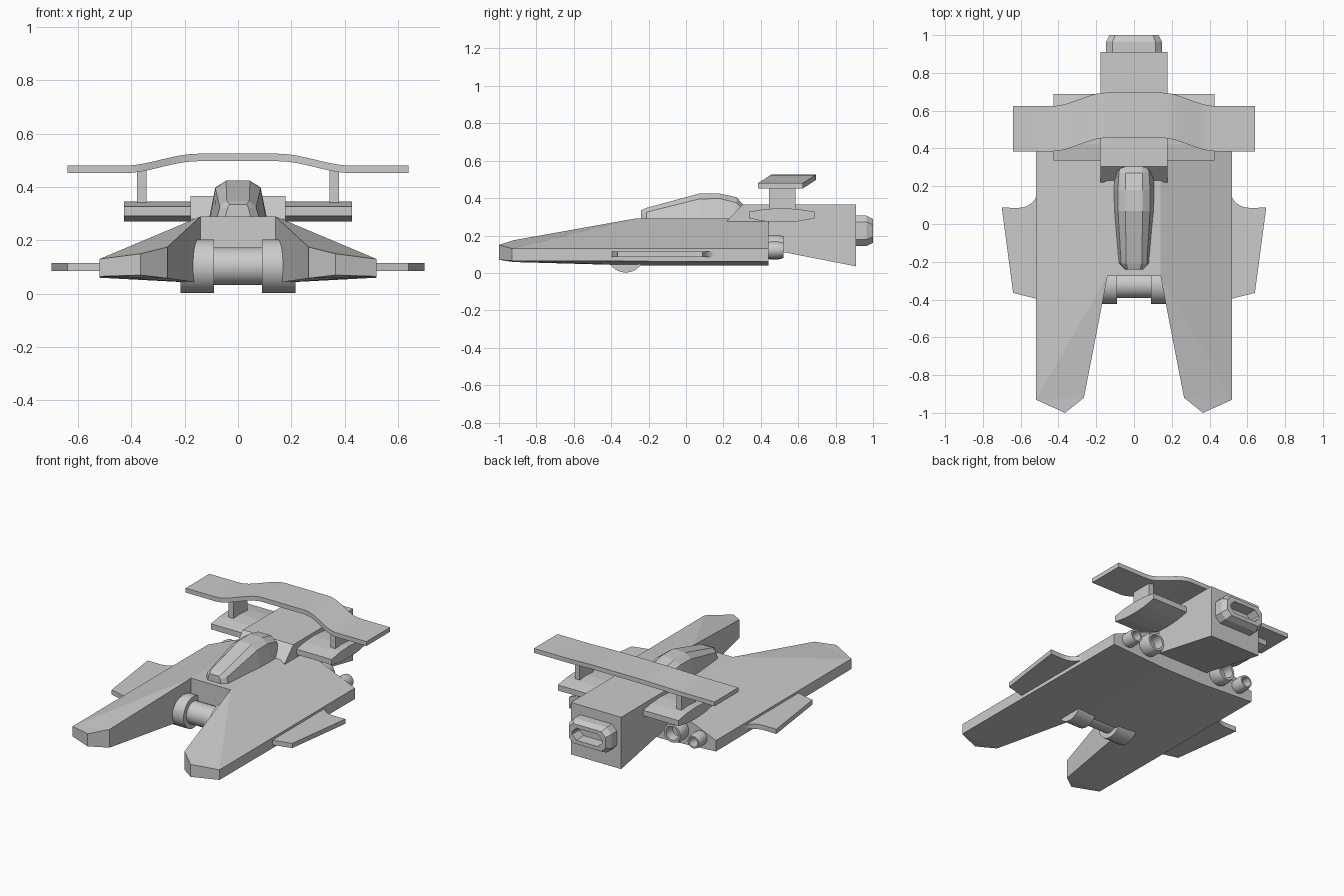
import bpy, bmesh
from math import cos, sin, pi

if "Cube" in bpy.data.objects:
    bpy.data.objects.remove(bpy.data.objects["Cube"])


def finish(name, bm, mirror=False, smooth=False):
    bmesh.ops.recalc_face_normals(bm, faces=bm.faces)
    me = bpy.data.meshes.new(name)
    bm.to_mesh(me)
    bm.free()
    ob = bpy.data.objects.new(name, me)
    bpy.context.collection.objects.link(ob)
    if smooth:
        bpy.context.view_layer.objects.active = ob
        ob.select_set(True)
        bpy.ops.object.shade_smooth_by_angle(angle=0.6)
        ob.select_set(False)
    if mirror:
        ob.modifiers.new("mirror", 'MIRROR')
    return ob


def loft(name, rings, mirror=False, smooth=False):
    """Skin equal-length point rings and cap both ends."""
    bm = bmesh.new()
    vs = [[bm.verts.new(p) for p in r] for r in rings]
    n = len(vs[0])
    for a, b in zip(vs, vs[1:]):
        for i in range(n):
            j = (i + 1) % n
            bm.faces.new((a[i], a[j], b[j], b[i]))
    bm.faces.new(vs[0])
    bm.faces.new(vs[-1])
    return finish(name, bm, mirror, smooth)


def side_prism(name, yz, x0, x1, mirror=False):
    return loft(name, [[(x, y, z) for y, z in yz] for x in (x0, x1)], mirror)


def circle(r, n=32):
    return [(r * cos(2 * pi * i / n), r * sin(2 * pi * i / n)) for i in range(n)]


# Forked hull: half plan (x, y, top z, bottom z), mirrored
plan = [(0, -.275, .29, .04), (.14, -.275, .29, .04), (.265, -.92, .175, .058),
        (.365, -1, .15, .07), (.52, -.93, .13, .065), (.52, .44, .13, .06),
        (.14, .44, .29, .04), (0, .44, .29, .04)]
bm = bmesh.new()
top = [bm.verts.new((x, y, t)) for x, y, t, b in plan]
bot = [bm.verts.new((x, y, b)) for x, y, t, b in plan]
for layer in (top, bot):
    for f in ((0, 1, 6, 7), (1, 4, 5, 6), (1, 2, 4), (2, 3, 4)):
        bm.faces.new([layer[i] for i in f])
for i in range(7):
    bm.faces.new((top[i], top[i + 1], bot[i + 1], bot[i]))
finish("hull", bm, mirror=True)

# Side fins with a concave rear corner
arc = [(.615 - .1 * sin(a), .165 - .08 * cos(a)) for a in [i * pi / 12 for i in range(7)]]
fin = [(.5, -.395), (.52, -.395), (.64, -.365), (.70, .087)] + arc + [(.5, .16)]
loft("side_fin", [[(x, y, z) for x, y in fin] for z in (.085, .115)], mirror=True)

# Front roller: axle with a wider drum each side
for name, r, x0, x1, m in (("roller_axle", .07, -.1, .1, False), ("roller_drum", .101, .09, .215, True)):
    loft(name, [[(x, -.322 + a, .103 + b) for a, b in circle(r)] for x in (x0, x1)], m, True)

# Canopy: y, base half width, shoulder half width and z, roof half width and z
canopy = [(-.24, .05, .04, .32, .032, .335), (-.21, .082, .068, .325, .042, .348),
          (.07, .106, .085, .395, .045, .424), (.18, .11, .085, .398, .045, .424),
          (.27, .105, .08, .375, .045, .405), (.31, .09, .07, .34, .042, .36)]
loft("canopy", [[(-b, y, .275), (-s, y, sz), (-t, y, tz), (t, y, tz), (s, y, sz), (b, y, .275)]
                for y, b, s, sz, t, tz in canopy])

# Rear engine block
side_prism("engine_block", [(.22, .28), (.305, .367), (.91, .367), (.91, .035), (.40, .135), (.22, .2)], -.178, .178)


# Main exhaust: chamfered frame with a recessed slot
def frame(y, d, c):
    w, h = .148 - d, .081 - d
    return [(x, y, .225 + z) for x, z in
            ((w, c - h), (w, h - c), (w - c, h), (c - w, h), (-w, h - c), (-w, c - h), (c - w, -h), (w - c, -h))]


loft("main_exhaust", [frame(.90, 0, .035), frame(.965, 0, .035), frame(1, .018, .03),
                      frame(1, .042, .03), frame(.93, .046, .028)])

# Small thrusters on the hull's rear face
for name, x, z, r in (("large_thruster", .265, .138, .066), ("small_thruster", .415, .122, .045)):
    steps = ((.42, .9), (.45, 1), (.495, 1), (.52, .88), (.52, .66), (.46, .6))
    loft(name, [[(x + a, y, z + b) for a, b in circle(r * k, 24)] for y, k in steps], True, True)

# Stub wings beside the block
side_prism("stub_wing", [(.337, .292), (.337, .327), (.42, .341), (.51, .346), (.60, .341), (.687, .327),
                         (.687, .292), (.60, .276), (.51, .271), (.42, .276)], .15, .427, True)

# Spoiler struts
side_prism("spoiler_strut", [(.445, .33), (.445, .475), (.585, .475), (.585, .33)], .343, .378, True)

# Spoiler: flat tips, S-curve up and back to the centre
rings = []
for x in [-.64] + [-.43 + .86 * i / 40 for i in range(41)] + [.64]:
    t = max(0, min(1, (.43 - abs(x)) / .28))
    s = t * t * (3 - 2 * t)
    y, z = .07 * s, .045 * s
    rings.append([(x, .385 + y, .452 + z), (x, .625 + y, .452 + z), (x, .625 + y, .48 + z), (x, .385 + y, .48 + z)])
loft("spoiler", rings, smooth=True)
